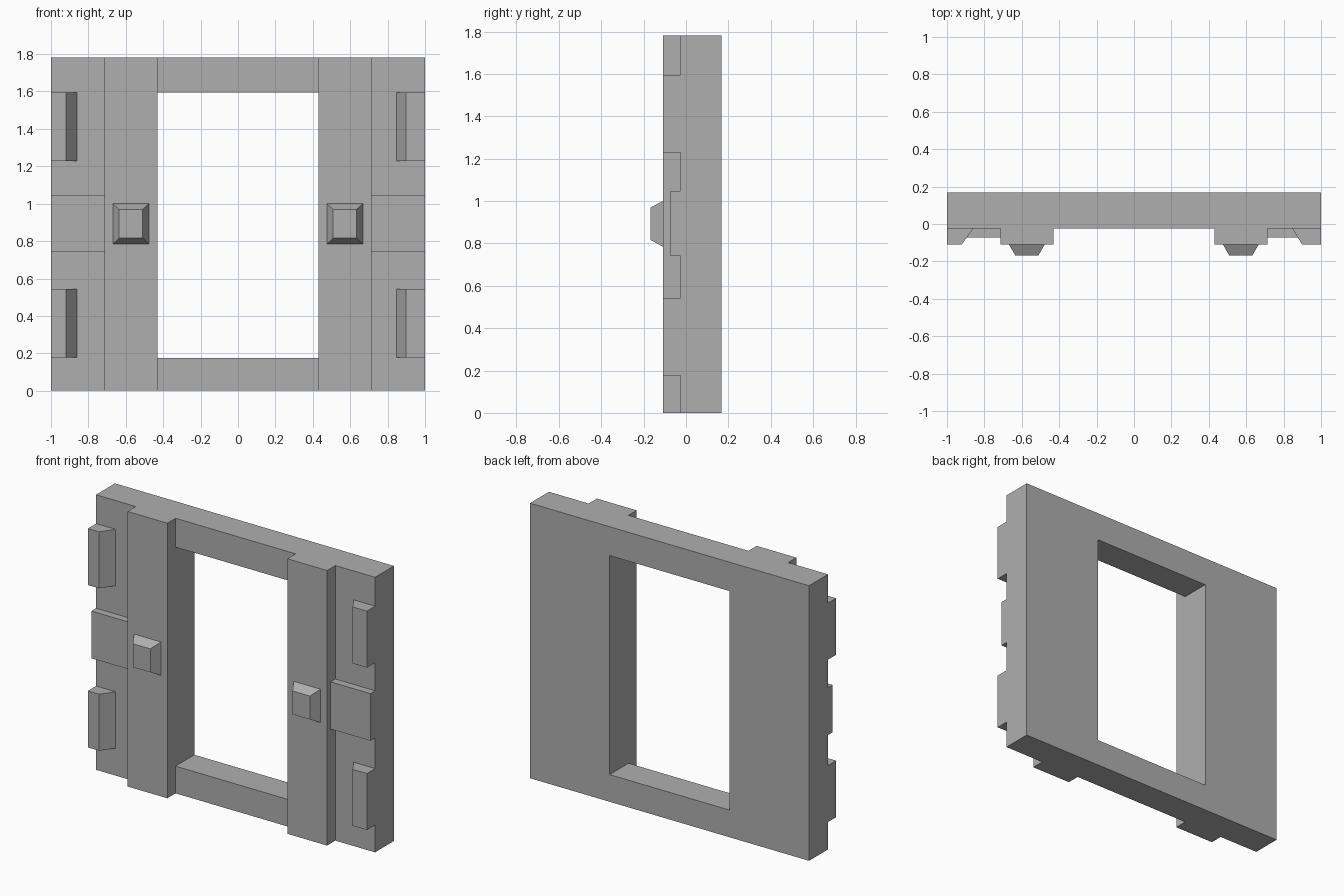
import bpy

if "Cube" in bpy.data.objects:
    bpy.data.objects.remove(bpy.data.objects["Cube"])

BACK, FACE, RAISED, TIP = 0.168, -0.025, -0.109, -0.168

# Dark grey surface shared by all parts
grey = bpy.data.materials.new("dark_grey")
grey.diffuse_color = (0.43, 0.43, 0.43, 1)
grey.use_nodes = True
grey.node_tree.nodes["Principled BSDF"].inputs["Base Color"].default_value = grey.diffuse_color


def add_mesh(name, verts, faces):
    mesh = bpy.data.meshes.new(name)
    mesh.from_pydata(verts, [], faces)
    mesh.materials.append(grey)
    obj = bpy.data.objects.new(name, mesh)
    bpy.context.collection.objects.link(obj)
    return obj


def corners(rect, y):
    x0, x1, z0, z1 = rect
    return [(x0, y, z0), (x1, y, z0), (x1, y, z1), (x0, y, z1)]


def block(name, rear, y_rear, front, y_front):
    """Solid between a rear and a front rectangle (x0, x1, z0, z1)."""
    verts = corners(front, y_front) + corners(rear, y_rear)
    sides = [(i, i + 4, (i + 1) % 4 + 4, (i + 1) % 4) for i in range(4)]
    return add_mesh(name, verts, [(0, 1, 2, 3), (7, 6, 5, 4)] + sides)


def frame(name, outer, inner, y_front, y_back):
    """Flat slab with a rectangular opening."""
    verts = (corners(outer, y_front) + corners(inner, y_front)
             + corners(outer, y_back) + corners(inner, y_back))
    faces = []
    for i in range(4):
        j = (i + 1) % 4
        faces += [(i, j, j + 4, i + 4), (i + 8, i + 12, j + 12, j + 8),
                  (i, i + 8, j + 8, j), (i + 4, j + 4, j + 12, i + 12)]
    return add_mesh(name, verts, faces)


# Wall slab with opening
frame("wall_frame", (-1, 1, 0, 1.782), (-0.43, 0.43, 0.176, 1.595), FACE, BACK)

# Full-height pilasters and flat middle pads on both sides
for side, post, pad in (("left", (-0.715, -0.43), (-1, -0.715)),
                        ("right", (0.43, 0.715), (0.715, 1))):
    post_rect, pad_rect = (*post, 0, 1.782), (*pad, 0.741, 1.047)
    block(side + "_pilaster", post_rect, FACE, post_rect, RAISED)
    block(side + "_middle_pad", pad_rect, FACE, pad_rect, -0.073)

# Tapered knobs on the pilasters
for side, x in (("left", -0.573), ("right", 0.571)):
    block(side + "_knob", (x - 0.096, x + 0.096, 0.784, 1.0), RAISED,
          (x - 0.062, x + 0.062, 0.817, 0.969), TIP)

# Edge clips with a sloped inner face
for level, z0, z1 in (("lower", 0.177, 0.543), ("upper", 1.229, 1.595)):
    block("left_%s_clip" % level, (-1, -0.86, z0, z1), FACE,
          (-1, -0.92, z0, z1), RAISED)
    block("right_%s_clip" % level, (0.847, 1, z0, z1), FACE,
          (0.898, 1, z0, z1), RAISED)
